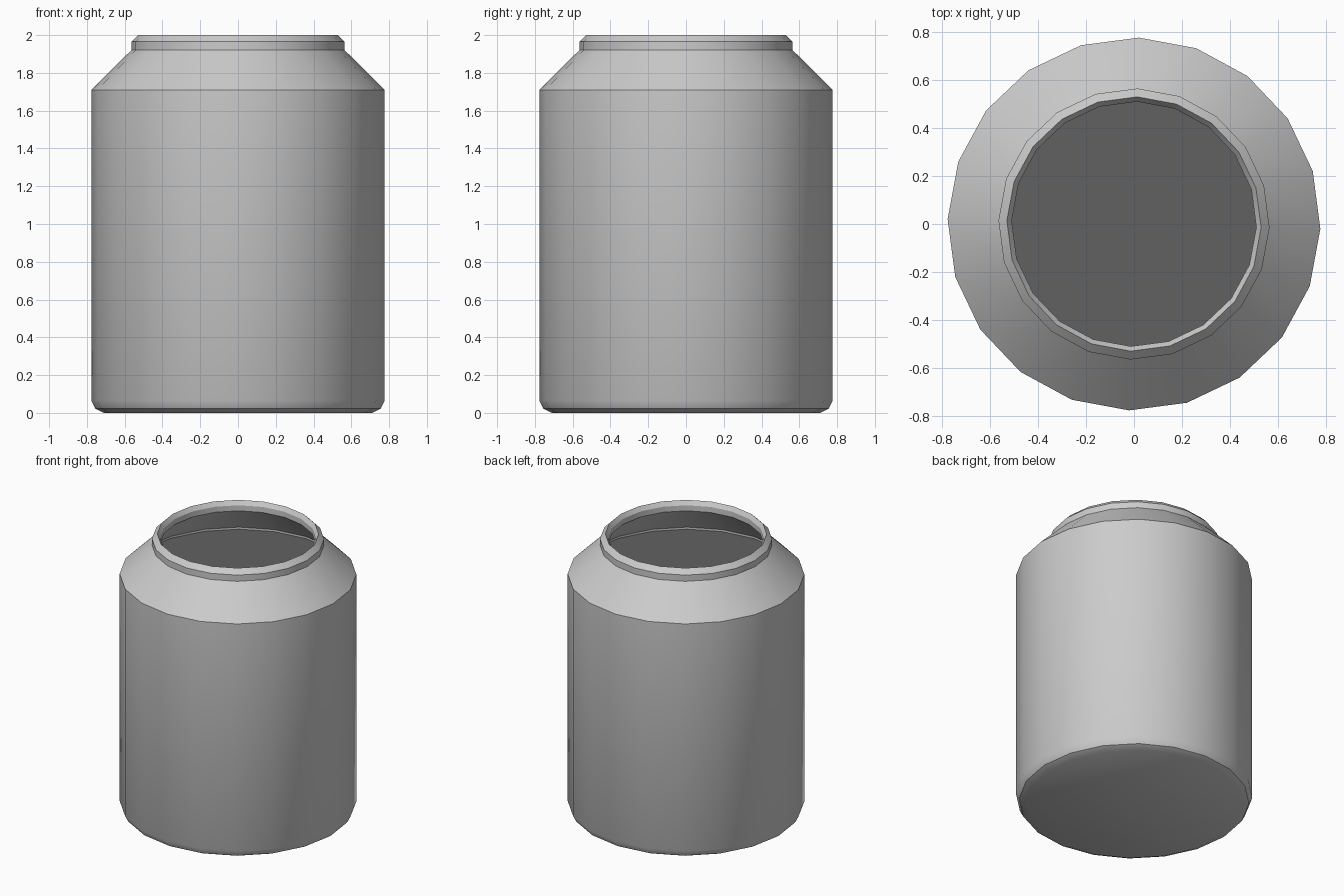
import bpy, bmesh, math

if "Cube" in bpy.data.objects:
    bpy.data.objects.remove(bpy.data.objects["Cube"])

SIDES = 20
TURN = math.radians(-1.5)


def lathe(name, profile, cap_start=False, cap_end=False):
    """Revolve an (r, z) profile around z, optionally closing its ends."""
    bm = bmesh.new()
    rings = []
    for r, z in profile:
        angles = [TURN + math.tau * i / SIDES for i in range(SIDES)]
        rings.append([bm.verts.new((r * math.cos(a), r * math.sin(a), z)) for a in angles])
    for low, high in zip(rings, rings[1:]):
        for i in range(SIDES):
            j = (i + 1) % SIDES
            bm.faces.new((low[i], low[j], high[j], high[i]))
    if cap_start:
        bm.faces.new(rings[0][::-1])
    if cap_end:
        bm.faces.new(rings[-1])
    mesh = bpy.data.meshes.new(name)
    bm.to_mesh(mesh)
    bm.free()
    obj = bpy.data.objects.new(name, mesh)
    bpy.context.collection.objects.link(obj)
    bpy.ops.object.select_all(action='DESELECT')
    obj.select_set(True)
    bpy.context.view_layer.objects.active = obj
    bpy.ops.object.shade_smooth_by_angle(angle=math.radians(30))
    return obj


# Jar shell: base, wall, shoulder, rim, then back down inside the neck
lathe("jar", [
    (0.71, 0.0), (0.755, 0.022), (0.777, 0.065),
    (0.777, 1.71), (0.565, 1.92),
    (0.565, 1.965), (0.53, 2.0),
    (0.51, 1.97), (0.51, 1.93),
    (0.75, 1.70), (0.75, 1.685),
], cap_start=True)

# Dark contents closing the inside just below the shoulder
contents = lathe("contents", [(0.75, 1.685), (0.735, 1.685)], cap_end=True)
dark = bpy.data.materials.new("dark_contents")
dark.diffuse_color = (0.12, 0.12, 0.12, 1)
dark.use_nodes = True
dark.node_tree.nodes["Principled BSDF"].inputs["Base Color"].default_value = dark.diffuse_color
contents.data.materials.append(dark)
